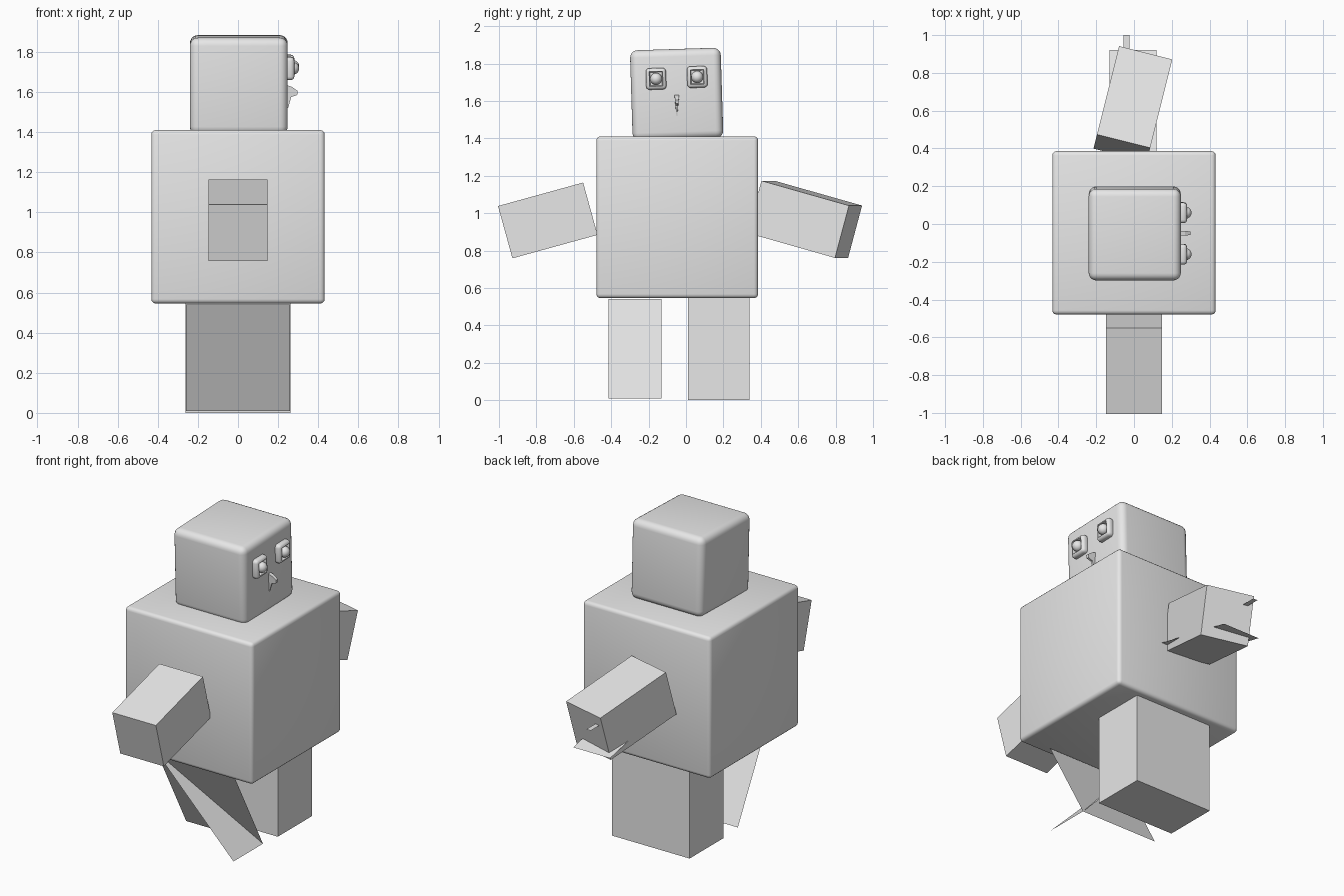
import bpy, bmesh, math
from mathutils import Matrix, Vector

old = bpy.data.objects.get("Cube")
if old:
    bpy.data.objects.remove(old, do_unlink=True)

GREY = (0.8, 0.8, 0.8, 1)
mat = bpy.data.materials.new("plain_grey")
mat.use_nodes = True
mat.diffuse_color = GREY
mat.node_tree.nodes["Principled BSDF"].inputs["Base Color"].default_value = GREY


def add_object(name, bm, matrix=Matrix(), smooth=False):
    mesh = bpy.data.meshes.new(name)
    bm.to_mesh(mesh)
    bm.free()
    mesh.materials.append(mat)
    ob = bpy.data.objects.new(name, mesh)
    ob.matrix_world = matrix
    bpy.context.collection.objects.link(ob)
    if smooth:
        for o in bpy.context.selected_objects:
            o.select_set(False)
        ob.select_set(True)
        bpy.context.view_layer.objects.active = ob
        bpy.ops.object.shade_smooth_by_angle(angle=math.radians(40))
    return ob


def box(name, centre, size, rot=Matrix(), bevel=0, segments=3):
    bm = bmesh.new()
    bmesh.ops.create_cube(bm, size=1)
    bmesh.ops.scale(bm, vec=size, verts=bm.verts)
    if bevel:
        bmesh.ops.bevel(bm, geom=bm.edges[:], offset=bevel, segments=segments,
                        profile=0.5, affect='EDGES')
    return add_object(name, bm, Matrix.Translation(centre) @ rot, bool(bevel))


def panel(name, corners):
    bm = bmesh.new()
    bm.faces.new([bm.verts.new(c) for c in corners])
    return add_object(name, bm)


def turn(degrees, axis):
    return Matrix.Rotation(math.radians(degrees), 4, axis)


# Torso and slightly tilted head
box("torso", (0, -0.047, 0.978), (0.865, 0.865, 0.865), bevel=0.022)
tilt = turn(1.8, 'X')
box("head", (0.004, -0.05, 1.636), (0.488, 0.485, 0.483), tilt, bevel=0.04, segments=5)

# Arms slope down and away from the torso
box("front_arm", (0, -0.739, 0.961), (0.295, 0.472, 0.29), turn(15.4, 'X'))
box("back_arm", (-0.006, 0.635, 0.967), (0.29, 0.5, 0.29),
    turn(-14, 'Z') @ turn(-15.4, 'X'))

# Loose flat pieces poking out of the back arm
panel("back_arm_flap", [(-0.13, 0.36, 0.92), (0.12, 0.36, 0.92),
                        (0.12, 0.92, 0.8), (-0.13, 0.92, 0.8)])
panel("back_arm_sliver", [(-0.055, 0.8, 0.98), (-0.025, 0.8, 0.98),
                          (-0.025, 1, 0.98), (-0.055, 1, 0.98)])

# Solid back leg, and a front leg made of two crossing sloped panels
box("back_leg", (0, 0.175, 0.28), (0.525, 0.33, 0.56))
X, Y0, Y1, TOP = 0.26, -0.415, -0.13, 0.54
panel("front_leg_side_slope", [(-X, Y0, TOP), (X, Y0, 0.01), (X, Y1, 0.01), (-X, Y1, TOP)])
panel("front_leg_front_slope", [(-X, Y0, TOP), (-X, Y1, 0.01), (X, Y1, 0.01), (X, Y0, TOP)])

# Eyes: raised rounded rims with a dished middle and a small ball
for side, y, z in (("right", -0.16, 1.718), ("left", 0.06, 1.728)):
    bm = bmesh.new()
    bmesh.ops.create_cube(bm, size=1)
    bmesh.ops.scale(bm, vec=(0.05, 0.108, 0.115), verts=bm.verts)
    bmesh.ops.bevel(bm, geom=bm.edges[:], offset=0.018, segments=3,
                    profile=0.5, affect='EDGES')
    front = max(bm.faces, key=lambda f: f.calc_center_median().x)
    bmesh.ops.inset_region(bm, faces=[front], thickness=0.006)
    bmesh.ops.translate(bm, vec=(-0.02, 0, 0), verts=front.verts)
    add_object(side + "_eye_rim", bm, Matrix.Translation((0.256, y, z)) @ tilt, True)
    bm = bmesh.new()
    bmesh.ops.create_uvsphere(bm, u_segments=16, v_segments=10, radius=0.032)
    add_object(side + "_eye_ball", bm, Matrix.Translation((0.273, y, z)), True)

# Hooked nose: a side profile given a little width, tapering to the bottom
profile = [(0.24, 1.635), (0.27, 1.625), (0.298, 1.605), (0.295, 1.585),
           (0.265, 1.575), (0.25, 1.52), (0.24, 1.52)]
bm = bmesh.new()
face = bm.faces.new([bm.verts.new((x, -0.062, z)) for x, z in profile])
ext = bmesh.ops.extrude_face_region(bm, geom=[face])
bmesh.ops.translate(bm, vec=(0, 0.026, 0),
                    verts=[v for v in ext["geom"] if isinstance(v, bmesh.types.BMVert)])
for v in bm.verts:
    v.co.y = -0.049 + (v.co.y + 0.049) * max(0.2, (v.co.z - 1.52) / 0.115)
bmesh.ops.recalc_face_normals(bm, faces=bm.faces[:])
add_object("nose", bm)
